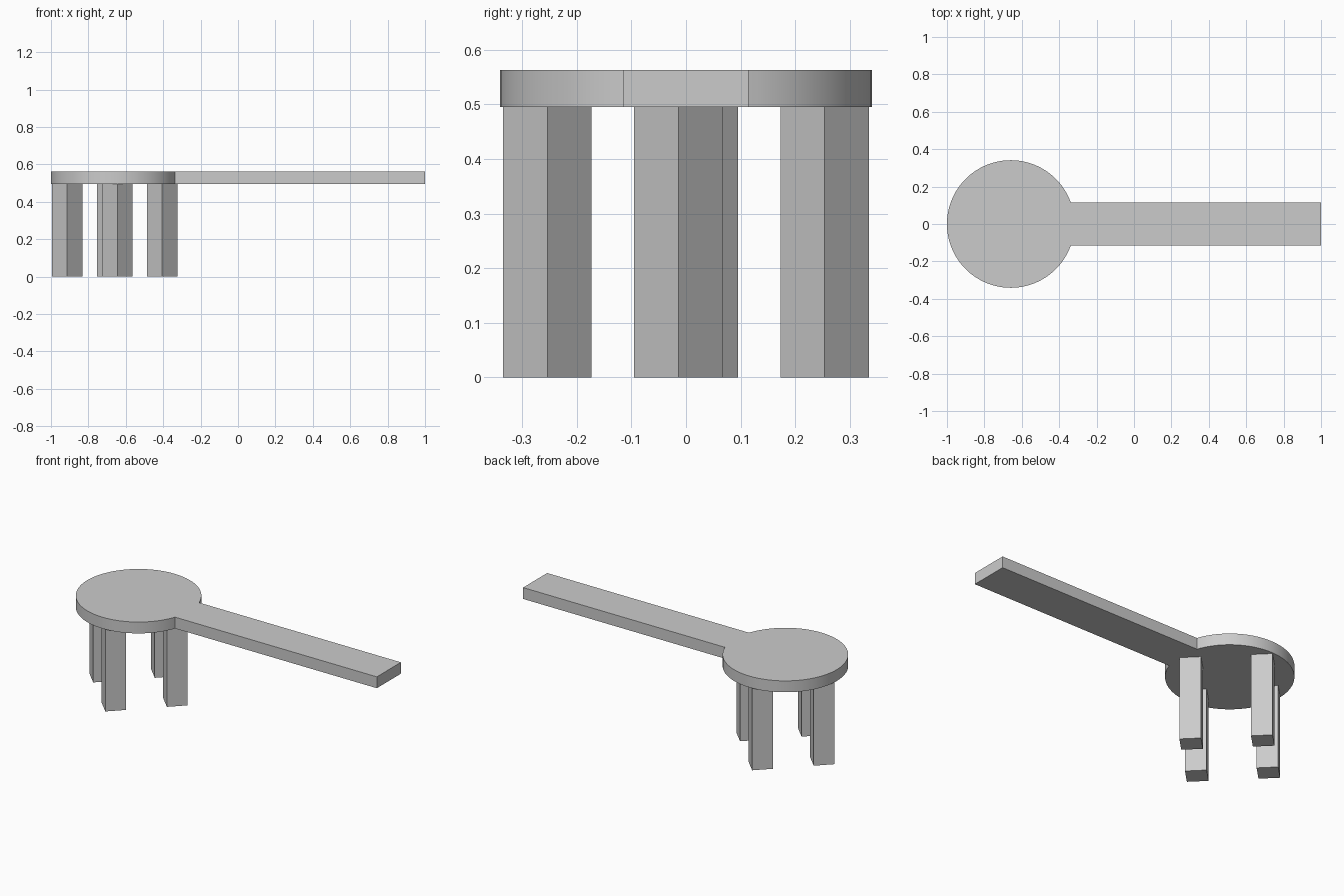
import bpy, bmesh, math

if "Cube" in bpy.data.objects:
    bpy.data.objects.remove(bpy.data.objects["Cube"])

CX, R = -0.659, 0.341          # round end centre and radius
HALF_W = 0.114                 # half width of the arm
Z0, Z1 = 0.495, 0.563          # slab bottom and top


def extrude_profile(name, points, z0, z1):
    mesh = bpy.data.meshes.new(name)
    bm = bmesh.new()
    face = bm.faces.new([bm.verts.new((x, y, z0)) for x, y in points])
    res = bmesh.ops.extrude_face_region(bm, geom=[face], use_keep_orig=True)
    for v in res["geom"]:
        if isinstance(v, bmesh.types.BMVert):
            v.co.z = z1
    bmesh.ops.recalc_face_normals(bm, faces=bm.faces)
    bm.to_mesh(mesh)
    bm.free()
    obj = bpy.data.objects.new(name, mesh)
    bpy.context.collection.objects.link(obj)
    return obj


# Round top and long arm as one keyhole outline
start = math.asin(HALF_W / R)
steps = 96
outline = []
for i in range(steps + 1):
    a = start + (2 * math.pi - 2 * start) * i / steps
    outline.append((CX + R * math.cos(a), R * math.sin(a)))
outline += [(1.0, -HALF_W), (1.0, HALF_W)]
top = extrude_profile("round_top_with_arm", outline, Z0, Z1)
bpy.context.view_layer.objects.active = top
top.select_set(True)
bpy.ops.object.shade_smooth_by_angle(angle=math.radians(15))

# Four square legs turned 45 degrees (diamond footprint)
D = 0.081
legs = {
    "right_leg": (0.254, -0.014),
    "front_leg": (0.014, -0.254),
    "left_leg": (-0.254, 0.014),
    "back_leg": (-0.014, 0.254),
}
for name, (dx, dy) in legs.items():
    x, y = CX + dx, dy
    extrude_profile(name, [(x + D, y), (x, y + D), (x - D, y), (x, y - D)], 0.0, Z0)
